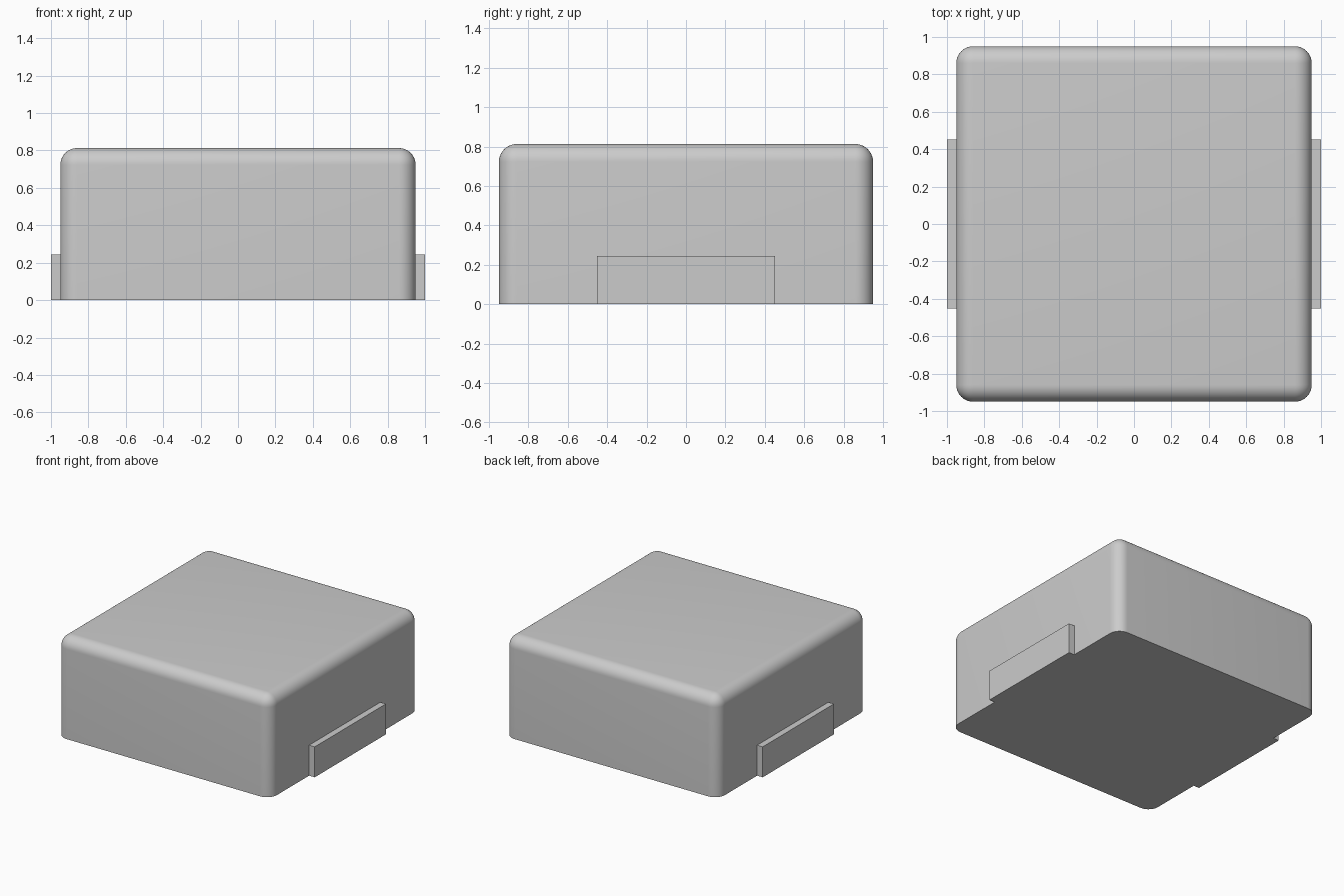
import bpy, bmesh
from mathutils import Matrix, Vector

if "Cube" in bpy.data.objects:
    bpy.data.objects.remove(bpy.data.objects["Cube"])


def box(name, lo, hi, radius=0.0):
    """Box between two corners; radius rounds every edge except the bottom rim."""
    lo, hi = Vector(lo), Vector(hi)
    bm = bmesh.new()
    bmesh.ops.create_cube(bm, size=1, matrix=Matrix.Translation((lo + hi) / 2)
                          @ Matrix.Diagonal((*(hi - lo), 1)))
    if radius:
        edges = [e for e in bm.edges if any(v.co.z > lo.z + 1e-4 for v in e.verts)]
        bmesh.ops.bevel(bm, geom=edges, offset=radius, offset_type='OFFSET',
                        segments=10, profile=0.5, affect='EDGES')
    mesh = bpy.data.meshes.new(name)
    bm.to_mesh(mesh)
    bm.free()
    obj = bpy.data.objects.new(name, mesh)
    bpy.context.collection.objects.link(obj)
    return obj


# Moulded body with rounded sides and top
body = box("body", (-0.95, -0.95, 0), (0.95, 0.95, 0.813), 0.09)
bpy.context.view_layer.objects.active = body
body.select_set(True)
bpy.ops.object.shade_smooth_by_angle(angle=0.6)

# Flat terminals on the left and right sides, flush with the base
terminals = box("terminals", (0.95, -0.453, 0), (1.0, 0.453, 0.245))
mirror = terminals.modifiers.new("mirror", 'MIRROR')
mirror.use_axis = (True, False, False)
mirror.use_mirror_merge = False
